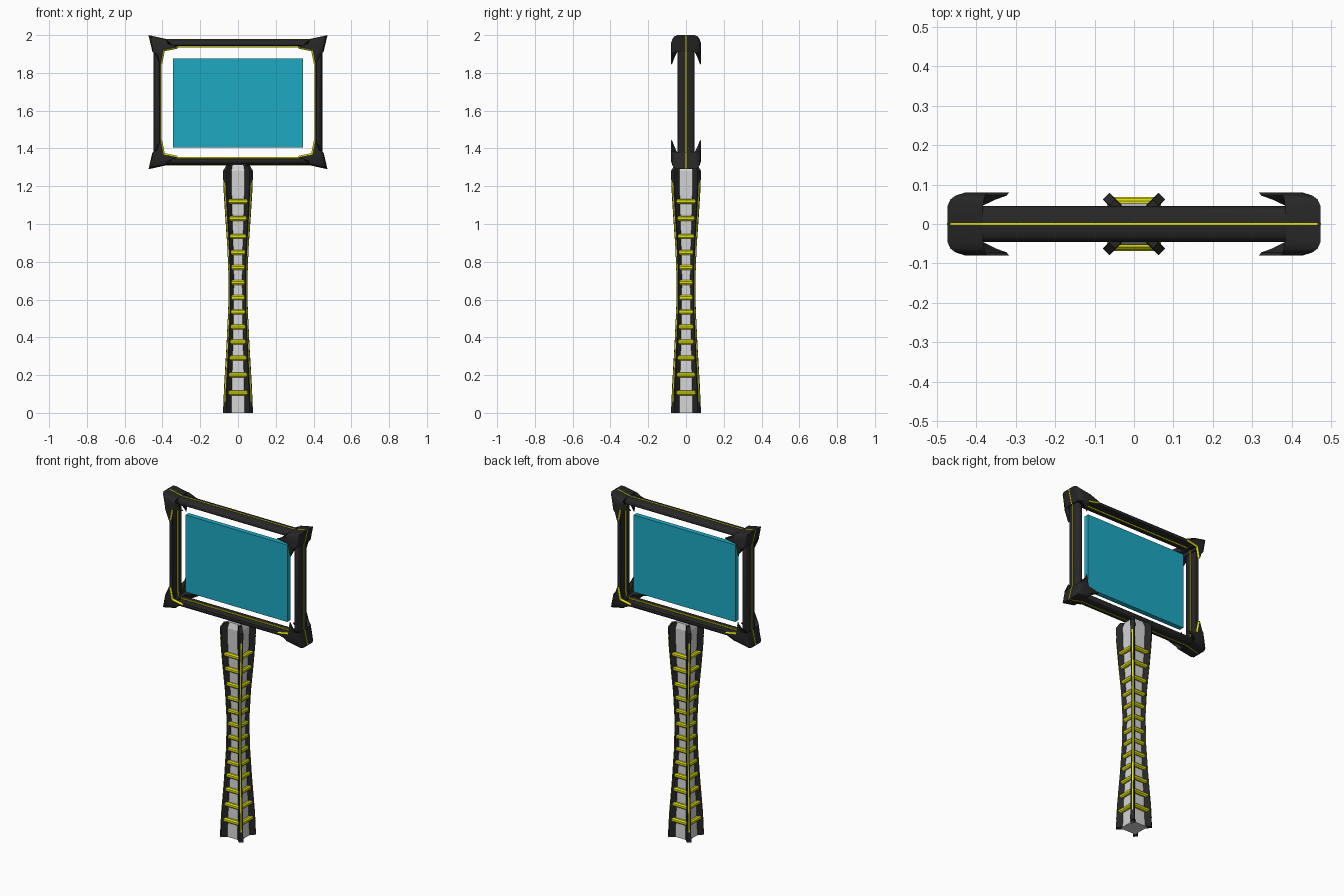
import bpy, bmesh, math
from mathutils import Matrix

if "Cube" in bpy.data.objects:
    bpy.data.objects.remove(bpy.data.objects["Cube"])


def material(name, r, g, b, a=1.0):
    m = bpy.data.materials.new(name)
    m.diffuse_color = (r, g, b, a)
    m.use_nodes = True
    m.node_tree.nodes["Principled BSDF"].inputs["Base Color"].default_value = m.diffuse_color
    return m


BLACK = material("matte black", 0.02, 0.02, 0.02)
YELLOW = material("yellow trim", 0.75, 0.75, 0.003)
GREY = material("light grey", 0.66, 0.66, 0.66)
BLUE = material("translucent cyan", 0.012, 0.40, 0.54, 0.5)


def skin(bm, sections, mat_rule=None, closed=False):
    """Skin a row of equal-length loops; cap the ends unless closed."""
    rows = [[bm.verts.new(p) for p in s] for s in sections]
    n = len(rows[0])
    for i in range(len(rows) if closed else len(rows) - 1):
        a, b = rows[i], rows[(i + 1) % len(rows)]
        for e in range(n):
            f = bm.faces.new((a[e], a[(e + 1) % n], b[(e + 1) % n], b[e]))
            if mat_rule:
                f.material_index = mat_rule(i, e)
    if not closed:
        bm.faces.new(rows[0])
        bm.faces.new(rows[-1])


def finish(name, bm, mats, smooth=False):
    bmesh.ops.recalc_face_normals(bm, faces=bm.faces)
    me = bpy.data.meshes.new(name)
    bm.to_mesh(me)
    bm.free()
    for m in mats:
        me.materials.append(m)
    ob = bpy.data.objects.new(name, me)
    bpy.context.collection.objects.link(ob)
    if smooth:
        bpy.ops.object.select_all(action='DESELECT')
        ob.select_set(True)
        bpy.context.view_layer.objects.active = ob
        bpy.ops.object.shade_smooth_by_angle(angle=math.radians(35))
    return ob


# ---------- frame ----------
CZ = 1.645                      # centre height of the frame


def ring(profile):
    """Rectangular loops from (y, inset) profile points."""
    return [[(sx * (0.447 - d), y, CZ + sz * (0.333 - d))
             for sx, sz in ((-1, -1), (1, -1), (1, 1), (-1, 1))] for y, d in profile]


half = [(0.0, 0.0), (0.02, 0.002), (0.034, 0.007), (0.043, 0.015),
        (0.046, 0.024), (0.043, 0.032), (0.02, 0.036)]
profile = half + [(-y, d) for y, d in reversed(half[1:])]
bm = bmesh.new()
skin(bm, ring(profile), closed=True)
finish("frame_bars", bm, [BLACK], True)

bm = bmesh.new()
skin(bm, ring([(-0.003, -0.0015), (0.003, -0.0015), (0.003, 0.043), (-0.003, 0.043)]), closed=True)
finish("frame_seam", bm, [YELLOW])

# pronged corner caps: depth, tip, shoulder, prong end, inner notch
layers = [(0.080, 0.045, (0.100, 0.045), (0.156, 0.062), 0.077),
          (0.072, 0.020, (0.095, 0.030), (0.150, 0.072), 0.085),
          (0.062, 0.007, (0.092, 0.024), (0.122, 0.069), 0.074),
          (0.046, 0.000, (0.090, 0.022), (0.088, 0.066), 0.066)]
layers = layers + [(-l[0],) + l[1:] for l in reversed(layers)]


def outline(tip, a, b, n):
    return [(tip, tip), a, b, (n, n), b[::-1], a[::-1]]


caps, seams = bmesh.new(), bmesh.new()
for sx in (-1, 1):
    for sz in (-1, 1):
        def place(u, v, y):
            return (sx * (0.473 - u), y, CZ + sz * (0.355 - v))
        skin(caps, [[place(u, v, y) for u, v in outline(*rest)] for y, *rest in layers],
             lambda i, e: 1 if i in (0, len(layers) - 2) and e in (2, 3) else 0)
        # yellow seam wrapping each cap
        pts = [(0, 0), (0.09, 0.0205), (0.09, 0.04), (0.04, 0.09), (0.0205, 0.09)]
        skin(seams, [[place(u - 0.001, v - 0.001 if v else 0, y) for u, v in pts]
                     for y in (-0.003, 0.003)])
finish("corner_caps", caps, [BLACK, YELLOW], True)
finish("corner_seams", seams, [YELLOW])

# ---------- screen ----------
bm = bmesh.new()
bmesh.ops.create_cube(bm, size=1, matrix=Matrix.Translation((0, 0, 1.641))
                      @ Matrix.Diagonal((0.69, 0.03, 0.472, 1)))
finish("screen", bm, [BLUE])

# ---------- handle ----------
# waist curve: height, scale of the cross-section
waist = [(0, 1.0), (0.15, 0.92), (0.35, 0.77), (0.55, 0.65), (0.72, 0.63),
         (0.88, 0.71), (1.05, 0.86), (1.18, 0.96), (1.28, 1.0)]


def scale_at(z):
    for (z0, s0), (z1, s1) in zip(waist, waist[1:]):
        if z <= z1:
            return s0 + (s1 - s0) * (z - z0) / (z1 - z0)
    return waist[-1][1]


def diag(r, t):
    """Point at radius r and sideways offset t on the 45 degree line."""
    k = math.sqrt(0.5)
    return (k * (r - t), k * (r + t))


def loft(bm, shape, stations, turn=0.0):
    c, s = math.cos(turn), math.sin(turn)
    skin(bm, [[((x * c - y * s) * k, (x * s + y * c) * k, z) for x, y in shape]
              for z, k in stations])


bm = bmesh.new()
h = 0.053
loft(bm, [(-h, -h), (h, -h), (h, h), (-h, h)], waist + [(1.315, 0.8)])
finish("handle_core", bm, [GREY])

fins, strips, rungs = bmesh.new(), bmesh.new(), bmesh.new()
rung_z = (0.105, 0.2, 0.29, 0.375, 0.455, 0.535, 0.61, 0.69, 0.77, 0.85, 0.935, 1.03, 1.12)
for q in range(4):
    turn = q * math.pi / 2
    # corner fins with a yellow edge strip
    loft(fins, [diag(0.05, -0.0125), diag(0.1, -0.0125), diag(0.1, 0.0125), diag(0.05, 0.0125)],
         waist + [(1.312, 0.78)], turn)
    strip = [(0.06, scale_at(0.06))] + waist[1:-1] + [(1.22, scale_at(1.22))]
    loft(strips, [diag(0.06, -0.004), diag(0.1025, -0.004), diag(0.1025, 0.004), diag(0.06, 0.004)],
         strip, turn)
    # bevelled rungs between the fins
    for z in rung_z:
        k = scale_at(z)
        rot = Matrix.Rotation(turn, 3, 'Z')
        secs = []
        for y, dz in ((0.045, 0.013), (0.064, 0.013), (0.072, 0.006)):
            w = y - 0.0165
            secs.append([rot @ v for v in (Matrix.Translation((0, 0, z)).to_translation() +
                         Matrix.Translation((sx * w * k, -y * k, sz * dz)).to_translation()
                         for sx, sz in ((-1, -1), (1, -1), (1, 1), (-1, 1)))])
        skin(rungs, secs)
finish("handle_fins", fins, [BLACK])
finish("fin_strips", strips, [YELLOW])
finish("handle_rungs", rungs, [YELLOW])
